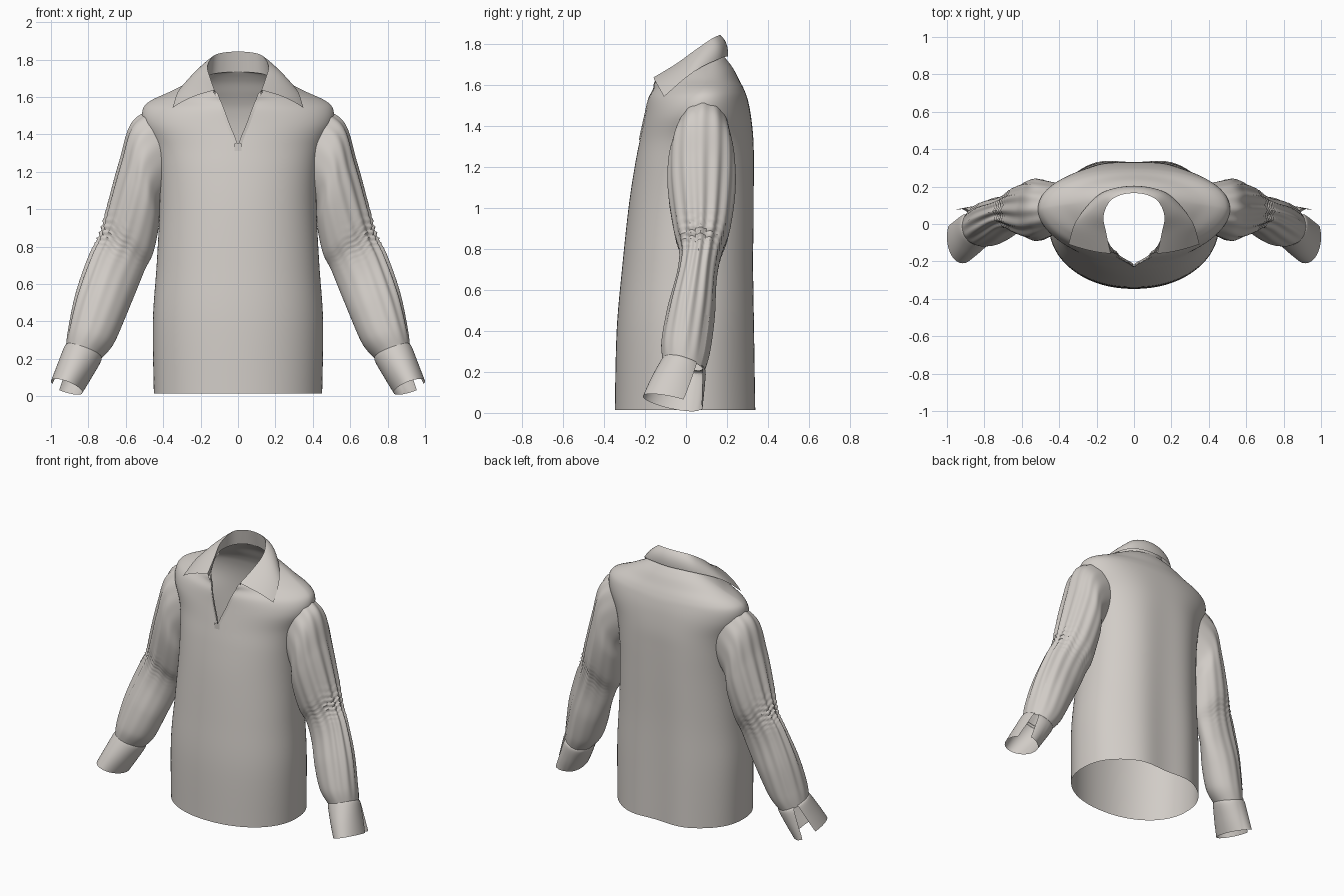
import bpy, bmesh, math
from mathutils import Vector

cube = bpy.data.objects.get("Cube")
if cube:
    bpy.data.objects.remove(cube, do_unlink=True)

cloth = bpy.data.materials.new("warm_grey_cloth")
cloth.use_nodes = True
COLOUR = (0.64, 0.605, 0.57, 1)
cloth.diffuse_color = COLOUR
bsdf = next(n for n in cloth.node_tree.nodes if n.type == 'BSDF_PRINCIPLED')
bsdf.inputs["Base Color"].default_value = COLOUR
bsdf.inputs["Roughness"].default_value = 0.8


def spline(rows, u):
    """Smooth interpolation through control rows, u measured in rows."""
    i = min(int(u), len(rows) - 2)
    f = u - i
    a, b, c, d = (rows[max(0, min(len(rows) - 1, i + k))] for k in (-1, 0, 1, 2))
    return [q + 0.5 * f * (r - p + f * (2 * p - 5 * q + 4 * r - s + f * (3 * (q - r) + s - p)))
            for p, q, r, s in zip(a, b, c, d)]


def loft(name, grid, angle=50):
    """Skin a grid of points into a smooth cloth sheet."""
    bm = bmesh.new()
    vs = [[bm.verts.new(p) for p in row] for row in grid]
    for r0, r1 in zip(vs, vs[1:]):
        for k in range(len(r0) - 1):
            bm.faces.new((r0[k], r0[k + 1], r1[k + 1], r1[k]))
    bmesh.ops.remove_doubles(bm, verts=bm.verts, dist=0.0004)
    bmesh.ops.recalc_face_normals(bm, faces=bm.faces)
    mesh = bpy.data.meshes.new(name)
    bm.to_mesh(mesh)
    bm.free()
    mesh.materials.append(cloth)
    ob = bpy.data.objects.new(name, mesh)
    bpy.context.collection.objects.link(ob)
    bpy.ops.object.select_all(action='DESELECT')
    ob.select_set(True)
    bpy.context.view_layer.objects.active = ob
    bpy.ops.object.shade_smooth_by_angle(angle=math.radians(angle))
    return ob


# Body: height, half width, front y, side y, back y, opening angle, front and back roundness
BODY = [(.015, .45, -.347, 0, .343, 0, .95, .85), (.4, .455, -.338, 0, .337, 0, .95, .85),
        (.7, .435, -.312, .01, .333, 0, .95, .85), (1.0, .42, -.28, .03, .335, 0, .95, .85),
        (1.2, .425, -.25, .045, .335, 0, .95, .85), (1.33, .45, -.225, .055, .332, 0, 1, .88),
        (1.45, .505, -.2, .065, .318, 5.5, 1.05, .9), (1.53, .51, -.185, .08, .30, 10.6, 1.15, .92),
        (1.578, .47, -.17, .09, .282, 16.6, 1.3, .95), (1.625, .37, -.177, .105, .258, 26.5, 1.45, 1),
        (1.67, .28, -.085, .115, .235, 40, 1.2, 1), (1.70, .22, .003, .12, .215, 53, 1, 1),
        (1.725, .17, .01, .12, .195, 120, 1, 1), (1.735, .10, .05, .12, .187, 150, 1, 1)]


def body_point(u, k):
    """k runs 0..1 around the body from one front edge to the other."""
    z, w, front, mid, back, gap, fp, bp = spline(BODY, u)
    gap = max(0, gap) if u > 5 else 0
    a = math.radians(gap + k * (360 - 2 * gap))
    s, c = math.sin(a), math.cos(a)
    power, reach = (fp, front - mid) if c > 0 else (bp, back - mid)
    x = w * math.copysign(abs(s) ** power, s)
    y = mid + reach * abs(c) ** power
    if c < 0 and u < 7:  # soft vertical folds down the back
        y -= 0.012 * c * c * math.cos(x * 14) * (1 - u / 7)
    return Vector((x, y, z))


loft("body", [[body_point(j / 6, k / 96) for k in range(97)]
              for j in range(6 * (len(BODY) - 1) + 1)])

# Facings folded inside the neck opening, and the bar tack at its base
for side, k, turn in (("left", 0, 1), ("right", 1, -1)):
    slit = [body_point(5 + j / 6, k) for j in range(25)]
    loft(side + "_neck_facing", [[p + Vector((turn * d, e, 0)) for p in slit]
                                 for d, e in ((.018, 0), (0, -.005), (.004, .012), (.03, .02))])
tack = body_point(5, 0)
loft("bar_tack", [[tack + Vector((x, -.007, z)) for x in (-.018, 0, .018)]
                  for z in (-.02, .0, .02)])

# Collar: half curves run from the front to the centre back
NECK = [(.115, -.145, 1.60), (.165, -.03, 1.66), (.175, .05, 1.70),
        (.14, .13, 1.72), (.08, .17, 1.73), (0, .185, 1.735)]
FOLD = [(.125, -.158, 1.635), (.148, -.05, 1.70), (.163, .04, 1.765),
        (.13, .12, 1.82), (.07, .155, 1.838), (0, .165, 1.842)]
EDGE = [(.35, -.108, 1.54), (.32, -.005, 1.63), (.268, .075, 1.685),
        (.19, .155, 1.722), (.11, .19, 1.735), (0, .204, 1.737)]


def both_sides(half):
    full = half + [(-x, y, z) for x, y, z in half[-2::-1]]
    return [Vector(spline(full, j / 8)) for j in range(8 * (len(full) - 1) + 1)]


def between(a, b, f, bulge):
    out = []
    for p, q in zip(a, b):
        m = p.lerp(q, f)
        away = Vector((m.x, m.y, 0)).normalized() + Vector((0, 0, .8))
        out.append(m + away * bulge)
    return out


neck, fold, edge = map(both_sides, (NECK, FOLD, EDGE))
loft("collar", [neck, between(neck, fold, .5, 0), fold]
     + [between(fold, edge, f, .05 * f * (1 - f)) for f in (.08, .2, .35, .5, .65, .8, .92)]
     + [edge], 60)

# Sleeve rings: outer x z, inner x z, front y, back y, tilt
SLEEVE = [(.40, 1.56, .34, 1.12, -.03, .21, 0), (.56, 1.465, .41, 1.03, -.08, .235, 0),
          (.63, 1.25, .42, .92, -.09, .238, 0), (.70, 1.0, .455, .77, -.06, .21, 0),
          (.74, .86, .50, .68, -.03, .17, .01), (.79, .75, .545, .56, -.04, .15, .02),
          (.86, .55, .60, .42, -.09, .14, .02), (.905, .36, .665, .28, -.12, .115, .03),
          (.92, .265, .735, .20, -.115, .09, .03)]
CUFF = [(.913, .275, .742, .22, -.105, .08, .03), (.93, .26, .73, .195, -.12, .095, .03),
        (.965, .17, .78, .105, -.17, .085, .03), (1.0, .08, .832, .02, -.21, .07, .03)]


def ring_point(rows, u, a, grow=1):
    """Angle 0 faces outward, a quarter turn faces the back."""
    ox, oz, ix, iz, front, back, tilt = spline(rows, u)
    c, s = math.cos(a) * grow, math.sin(a) * grow
    return Vector(((ox + ix) / 2 + c * (ox - ix) / 2,
                   (front + back) / 2 + s * (back - front) / 2,
                   (oz + iz) / 2 + c * (oz - iz) / 2 - s * tilt))


def sleeve_point(u, a, lift=0):
    outer = (0.5 + 0.5 * math.cos(a)) ** 1.3
    pleat = 0.055 * math.sin(math.pi * u / 8) * outer * math.cos(13 * a)
    gather = math.exp(-((u - 3.8) / .6) ** 2) * outer
    pleat += 0.045 * gather * math.sin(u * 24 + 2 * math.cos(7 * a))
    drape = 0.025 * math.sin(math.pi * u / 8) * math.sin(3 * a + u * 1.3)
    return ring_point(SLEEVE, u, a, 1 + pleat + drape + lift)


def cuff_point(u, k):
    gap = 3 + 6 * u  # the cuff hangs open at the outer back
    a = math.radians(45 + gap + k * (360 - 2 * gap))
    flare = 0.05 * u * max(0, 1 - k * 8)
    return ring_point(CUFF, u, a, 1 + flare)


for side, m in (("left", 1), ("right", -1)):
    def flip(grid):
        return [[Vector((p.x * m, p.y, p.z)) for p in row] for row in grid]

    loft(side + "_sleeve", flip([[sleeve_point(j / 12, math.tau * k / 96) for k in range(97)]
                                 for j in range(97)]))
    loft(side + "_cuff", flip([[cuff_point(j / 6, k / 64) for k in range(65)]
                               for j in range(19)]))
    # Placket strip above the cuff slit
    loft(side + "_placket", flip([[sleeve_point(6.2 + j / 10, math.radians(d), .03)
                                   for d in (38, 45, 52)] for j in range(19)]))
